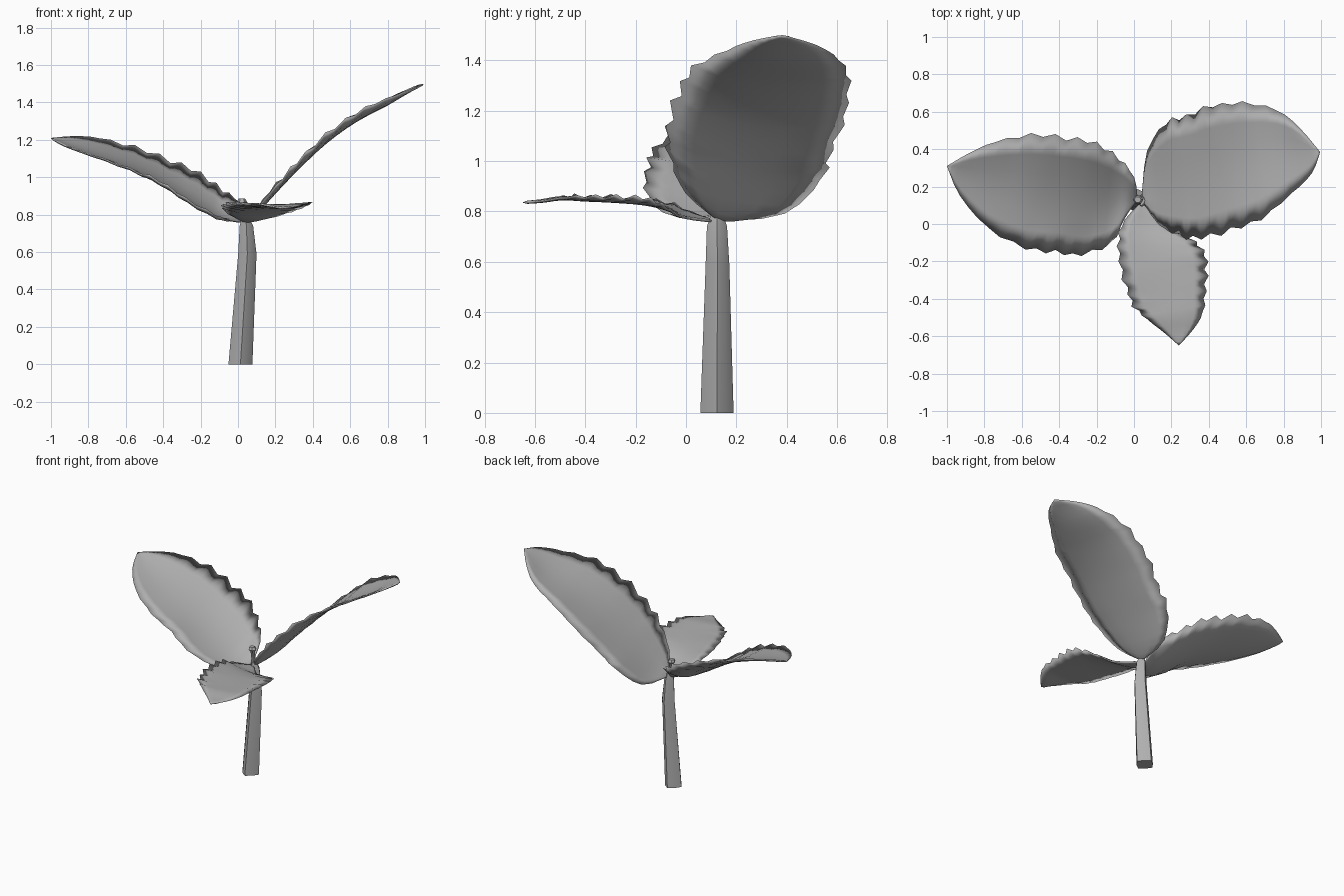
import bpy, bmesh, math, random
from mathutils import Vector

if "Cube" in bpy.data.objects:
    bpy.data.objects.remove(bpy.data.objects["Cube"])

random.seed(4)
grey = bpy.data.materials.new("plain grey")
grey.diffuse_color = (0.43, 0.43, 0.43, 1)
grey.use_nodes = True
grey.node_tree.nodes["Principled BSDF"].inputs["Base Color"].default_value = grey.diffuse_color


def finish(name, bm, angle):
    bmesh.ops.remove_doubles(bm, verts=bm.verts, dist=0.0005)
    bmesh.ops.recalc_face_normals(bm, faces=bm.faces)
    mesh = bpy.data.meshes.new(name)
    bm.to_mesh(mesh)
    bm.free()
    mesh.materials.append(grey)
    ob = bpy.data.objects.new(name, mesh)
    bpy.context.collection.objects.link(ob)
    bpy.ops.object.select_all(action='DESELECT')
    bpy.context.view_layer.objects.active = ob
    ob.select_set(True)
    bpy.ops.object.shade_smooth_by_angle(angle=math.radians(angle))


def spline(pts, i, t):
    a, b, c, d = (pts[min(max(i + k, 0), len(pts) - 1)] for k in (-1, 0, 1, 2))
    return 0.5 * (2 * b + (c - a) * t + (2 * a - 5 * b + 4 * c - d) * t * t
                  + (3 * b - a - 3 * c + d) * t ** 3)


def leaf(name, stations, steps=3, across=6, thick=0.006):
    """Stations run tip to base: one edge xyz, other edge xyz, cup depth.
    The blade is a thin closed lens whose two sides share a soft rim."""
    left = [Vector(s[0:3]) for s in stations]
    right = [Vector(s[3:6]) for s in stations]
    cup = [Vector((0, 0, -s[6])) for s in stations]
    bm = bmesh.new()
    n = (len(stations) - 1) * steps
    grid = []
    for k in range(n + 1):
        i = min(k // steps, len(stations) - 2)
        t = k / steps - i
        l, r, c = (spline(p, i, t) for p in (left, right, cup))
        # uneven teeth and soft pleats in the middle of the blade
        mid = max(0, min(1, 5 * (k / n - 0.2), 5 * (0.9 - k / n)))
        sign = 1 if k % 2 else -1
        teeth = [sign * mid * random.uniform(0.006, 0.016) for _ in range(2)]
        out = (r - l).normalized()
        row = []
        for j in range(across + 1):
            s = j / across
            rim = abs(2 * s - 1)
            tooth = teeth[s > 0.5]
            p = l.lerp(r, s) + c * 4 * s * (1 - s)
            p += out * tooth * (2 * s - 1) * rim ** 6
            p.z += 0.8 * tooth * rim ** 2
            row.append(p)
        grid.append(row)

    def normal(k, j):
        du = grid[min(k + 1, n)][j] - grid[max(k - 1, 0)][j]
        dv = grid[k][min(j + 1, across)] - grid[k][max(j - 1, 0)]
        return du.cross(dv).normalized()

    for side in (1, -1):
        rows = []
        for k in range(n + 1):
            rows.append([])
            for j in range(across + 1):
                inner = 0 < j < across and 0 < k < n
                off = normal(k, j) * thick * side if inner else Vector()
                rows[k].append(bm.verts.new(grid[k][j] + off))
        for a, b in zip(rows, rows[1:]):
            for j in range(across):
                bm.faces.new((a[j], a[j + 1], b[j + 1], b[j])[::side])
    bmesh.ops.dissolve_degenerate(bm, edges=bm.edges, dist=0.0005)
    finish(name, bm, 180)


def tube(name, rings, sides, diag=1.0):
    """Rings: centre xyz, radius x, radius y. diag pulls in every other side."""
    bm = bmesh.new()
    loops = []
    for x, y, z, rx, ry in rings:
        loop = []
        for k in range(sides):
            a, f = 2 * math.pi * k / sides, diag if k % 2 else 1
            loop.append(bm.verts.new((x + f * rx * math.cos(a), y + f * ry * math.sin(a), z)))
        loops.append(loop)
    for a, b in zip(loops, loops[1:]):
        for k in range(sides):
            m = (k + 1) % sides
            bm.faces.new((a[k], a[m], b[m], b[k]))
    bm.faces.new(loops[0][::-1])
    bm.faces.new(loops[-1])
    finish(name, bm, 50)


# Stem and the small bud at its top
tube("stem", [(0.013, 0.123, 0, 0.064, 0.066), (0.05, 0.125, 0.59, 0.049, 0.047),
              (0.045, 0.123, 0.74, 0.036, 0.04), (0.04, 0.123, 0.785, 0.02, 0.025)], 8, 0.82)
tube("bud", [(0.035, 0.125, 0.77, 0.012, 0.012), (0.025, 0.13, 0.855, 0.016, 0.016),
             (0.022, 0.13, 0.868, 0.027, 0.027), (0.02, 0.13, 0.885, 0.018, 0.018)], 6)

leaf("left_leaf", [
    (-1, .31, 1.21, -1, .31, 1.21, 0),
    (-.88, .38, 1.22, -.93, .15, 1.17, .02),
    (-.74, .44, 1.21, -.78, -.02, 1.12, .04),
    (-.55, .475, 1.16, -.58, -.13, 1.05, .05),
    (-.36, .46, 1.09, -.42, -.145, .98, .07),
    (-.2, .43, 1.02, -.28, -.165, .89, .08),
    (-.08, .35, .93, -.12, -.1, .80, .07),
    (0, .25, .87, -.05, .03, .77, .03),
    (.02, .13, .76, .02, .13, .76, 0)])

leaf("right_leaf", [
    (.995, .385, 1.5, .995, .385, 1.5, 0),
    (.88, .52, 1.46, .95, .27, 1.48, .01),
    (.76, .61, 1.40, .84, .16, 1.44, .03),
    (.58, .645, 1.31, .68, .03, 1.37, .04),
    (.42, .63, 1.18, .52, -.03, 1.27, .04),
    (.28, .58, 1.04, .36, -.075, 1.13, .04),
    (.17, .54, .93, .24, -.06, 1.0, .04),
    (.07, .39, .79, .13, 0, .87, .02),
    (.04, .13, .76, .04, .13, .76, 0)])

leaf("front_leaf", [
    (.24, -.65, .835, .24, -.65, .835, 0),
    (.16, -.58, .845, .32, -.56, .845, .005),
    (.07, -.51, .86, .37, -.47, .86, .01),
    (0, -.44, .86, .38, -.36, .86, .015),
    (-.04, -.34, .86, .39, -.24, .86, .02),
    (-.075, -.2, .85, .37, -.14, .85, .02),
    (-.085, -.08, .84, .30, -.075, .82, .02),
    (-.05, .02, .80, .17, -.02, .78, .01),
    (.04, .12, .76, .04, .12, .76, 0)])
